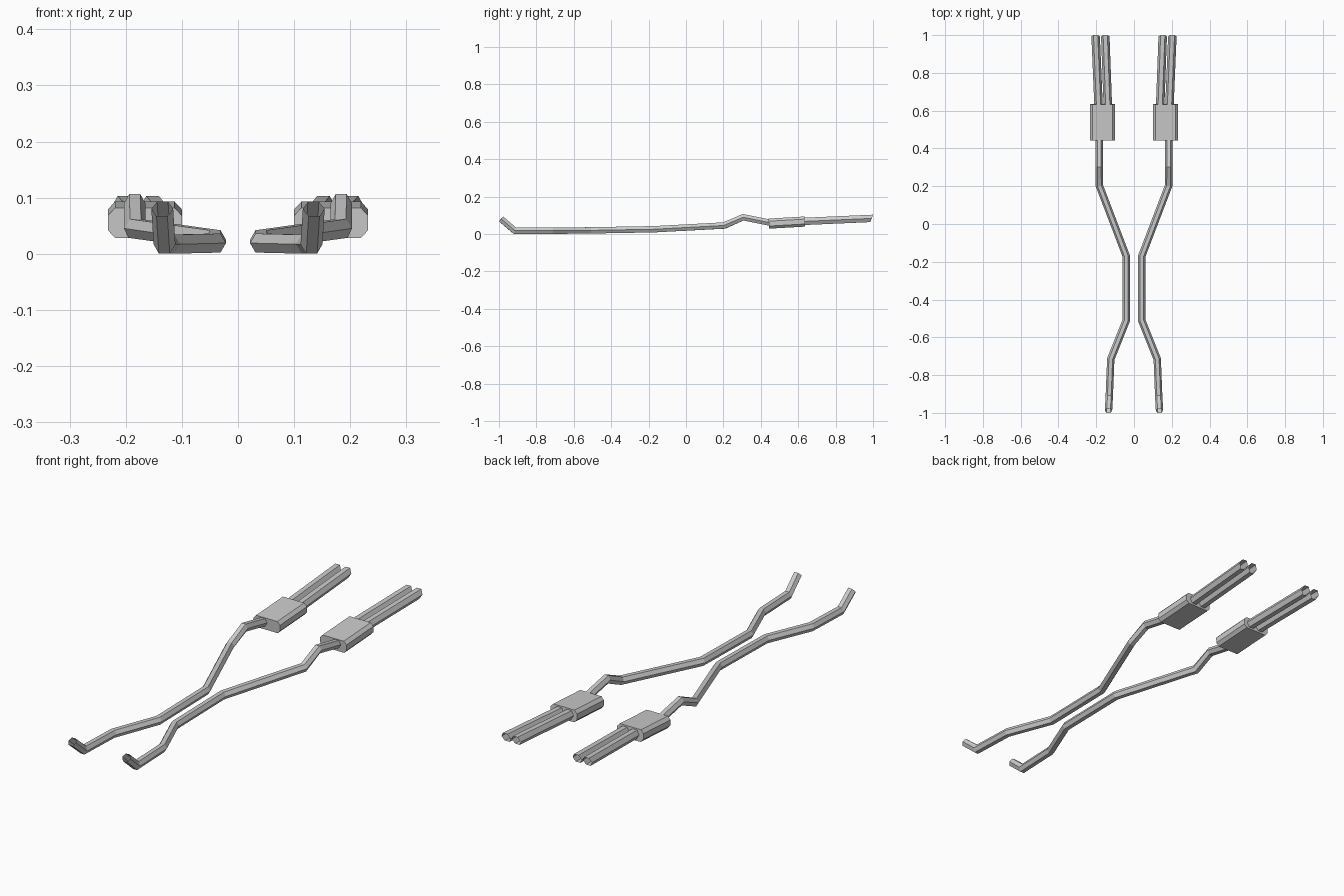
import bpy, bmesh, math
from mathutils import Vector

if "Cube" in bpy.data.objects:
    bpy.data.objects.remove(bpy.data.objects["Cube"])


def sweep(name, path, profile, cap=False, end_normal=None):
    """Sweep a closed (side, up) profile along a path with mitred joints, mirrored in x."""
    pts = [Vector(p) for p in path]
    dirs = [(b - a).normalized() for a, b in zip(pts, pts[1:])]
    bm = bmesh.new()
    rings = []
    for i, p in enumerate(pts):
        d_in = dirs[max(i - 1, 0)]
        d_out = dirs[min(i, len(dirs) - 1)]
        normal = (d_in + d_out).normalized()
        if end_normal and i == len(pts) - 1:
            normal = Vector(end_normal).normalized()
        side = d_in.cross(Vector((0, 0, 1))).normalized()
        up = side.cross(d_in)
        ring = []
        for u, v in profile:
            o = side * u + up * v
            o -= d_in * (o.dot(normal) / d_in.dot(normal))
            ring.append(bm.verts.new(p + o))
        rings.append(ring)
    n = len(profile)
    for a, b in zip(rings, rings[1:]):
        for k in range(n):
            j = (k + 1) % n
            bm.faces.new((a[k], a[j], b[j], b[k]))
    if cap:
        bm.faces.new(rings[0])
        bm.faces.new(rings[-1])
    bmesh.ops.recalc_face_normals(bm, faces=bm.faces)
    mesh = bpy.data.meshes.new(name)
    bm.to_mesh(mesh)
    bm.free()
    obj = bpy.data.objects.new(name, mesh)
    bpy.context.collection.objects.link(obj)
    obj.modifiers.new("mirror", 'MIRROR').use_mirror_merge = False
    return obj


def hexagon(r):
    return [(r * math.cos(math.radians(60 * k)), r * math.sin(math.radians(60 * k)))
            for k in range(6)]


def chamfered_box(w, h, cx, cz):
    return [(w, h - cz), (w - cx, h), (cx - w, h), (-w, h - cz),
            (-w, cz - h), (cx - w, -h), (w - cx, -h), (w, cz - h)]


# Long front pipe, open at the front end
sweep("front_pipe", [
    (0.135, -0.989, 0.080), (0.131, -0.915, 0.017), (0.123, -0.715, 0.017),
    (0.041, -0.51, 0.019), (0.041, -0.17, 0.025), (0.184, 0.205, 0.045),
    (0.184, 0.305, 0.089), (0.184, 0.46, 0.058)], hexagon(0.0195))

# Flat silencer box with chamfered long edges
sweep("silencer", [(0.166, 0.443, 0.055), (0.166, 0.635, 0.066)],
      chamfered_box(0.066, 0.027, 0.013, 0.014), cap=True)

# Twin tailpipes with slanted open tips
for label, x0, x1 in (("inner", 0.138, 0.152), ("outer", 0.187, 0.203)):
    sweep(label + "_tailpipe", [(x0, 0.61, 0.066), (x1, 0.993, 0.083)],
          hexagon(0.0225), end_normal=(0, 1, -0.38))
